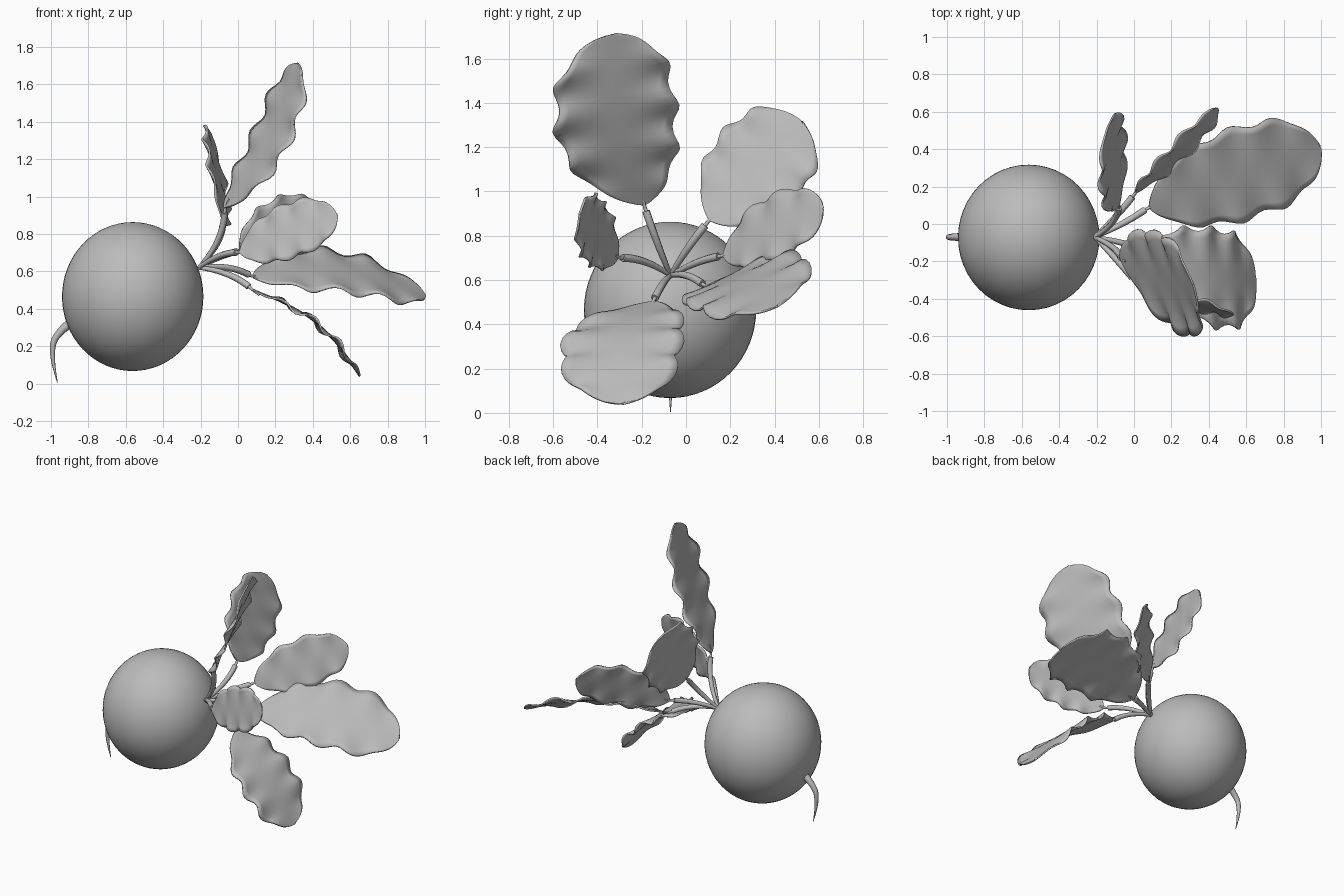
import bpy, bmesh, math
from mathutils import Vector

if "Cube" in bpy.data.objects:
    bpy.data.objects.remove(bpy.data.objects["Cube"])

grey = bpy.data.materials.new("plain_grey")
grey.diffuse_color = (0.5, 0.5, 0.5, 1)
grey.use_nodes = True
grey.node_tree.nodes["Principled BSDF"].inputs["Base Color"].default_value = grey.diffuse_color


def finish(ob, angle=60):
    ob.data.materials.append(grey)
    bpy.ops.object.select_all(action='DESELECT')
    ob.select_set(True)
    bpy.context.view_layer.objects.active = ob
    if ob.type == 'MESH':
        bpy.ops.object.shade_smooth_by_angle(angle=math.radians(angle))


def tube(name, pts, radii, bevel, order=3):
    """Smooth tapered tube through a few control points."""
    cu = bpy.data.curves.new(name, 'CURVE')
    cu.dimensions = '3D'
    cu.bevel_depth = bevel
    cu.bevel_resolution = 2
    cu.use_fill_caps = True
    sp = cu.splines.new('NURBS')
    sp.points.add(len(pts) - 1)
    for p, co, r in zip(sp.points, pts, radii):
        p.co = (*co, 1)
        p.radius = r
    sp.use_endpoint_u = True
    sp.order_u = order
    sp.resolution_u = 8
    ob = bpy.data.objects.new(name, cu)
    bpy.context.collection.objects.link(ob)
    finish(ob)
    return ob


def leaf(name, base, tip, across, half, arch, bow, waves, ripple, phase):
    """Blunt wavy blade: arched and bowed midrib, lobed outline, rippled edges."""
    base, tip, across = Vector(base), Vector(tip), Vector(across).normalized()
    normal = (tip - base).cross(across).normalized()
    rows, cols = 48, 12
    bm = bmesh.new()
    grid = []
    for i in range(rows + 1):
        t = (1 - math.cos(math.pi * i / rows)) / 2
        width = max(0.03, (1 - abs(2 * t ** 1.2 - 1) ** 2.6) ** 0.58)
        row = []
        for j in range(cols + 1):
            s = 2 * j / cols - 1
            a = math.tau * waves * t + phase + (0.9 if s < 0 else 0)
            fade = min(1, 4 * t, 5 * (1 - t) + 0.15)
            lobe = 1 + 0.07 * fade * math.sin(a)
            lift = ripple * s * s * fade * math.cos(a)
            side = half * width * lobe * s + bow * math.sin(math.pi * t ** 0.8)
            p = base.lerp(tip, t) + across * side + normal * (lift + arch * math.sin(math.pi * t))
            row.append(bm.verts.new(p))
        grid.append(row)
    for r0, r1 in zip(grid, grid[1:]):
        for j in range(cols):
            bm.faces.new((r0[j], r0[j + 1], r1[j + 1], r1[j]))
    bmesh.ops.recalc_face_normals(bm, faces=bm.faces)
    me = bpy.data.meshes.new(name)
    bm.to_mesh(me)
    bm.free()
    ob = bpy.data.objects.new(name, me)
    bpy.context.collection.objects.link(ob)
    finish(ob)
    so = ob.modifiers.new("thickness", 'SOLIDIFY')
    so.thickness = 0.01
    so.offset = 0
    return ob


# Round root body
bpy.ops.mesh.primitive_uv_sphere_add(segments=48, ring_count=32, radius=1,
                                     location=(-0.563, -0.072, 0.465))
body = bpy.context.object
body.name = "root_body"
body.scale = (0.378, 0.389, 0.398)
finish(body)

# Thin curved tail root
tube("tail_root", [(-0.87, -0.07, 0.34), (-0.95, -0.07, 0.29), (-1.01, -0.07, 0.18),
                   (-0.965, -0.07, 0.005)], [1.3, 0.9, 0.7, 0.08], 0.022)

# Leaves: base, tip, across direction, half width, arch, bow, waves, ripple, phase
leaves = {
    "tall": ((-0.07, -0.19, 0.94), (0.32, -0.33, 1.71), (-0.31, 0.95, 0.14),
             0.285, -0.03, -0.07, 4, 0.02, 0.4),
    "back_upright": ((-0.08, 0.105, 0.87), (-0.14, 0.52, 1.32), (-0.25, -0.7, 0.65),
                     0.23, 0.0, 0.0, 3.5, 0.015, 1.5),
    "back_middle": ((0.01, 0.17, 0.71), (0.44, 0.62, 0.92), (-0.42, -0.02, 0.9),
                    0.16, 0.02, 0.01, 3.5, 0.015, 0.2),
    "long": ((0.08, 0.09, 0.57), (0.997, 0.41, 0.48), (-0.25, 0.85, 0.42),
             0.265, 0.065, 0.04, 4, 0.02, 1.0),
    "front_middle": ((0.01, -0.31, 0.70), (0.53, -0.48, 0.90), (-0.2, 0.25, 0.92),
                     0.145, 0.015, 0.01, 4, 0.015, 2.0),
    "low": ((0.08, -0.15, 0.50), (0.65, -0.29, 0.04), (-0.08, 0.98, 0.05),
            0.265, 0.075, -0.07, 4, 0.02, 0.8),
}
crown = Vector((-0.21, -0.07, 0.62))
bends = {"tall": (-0.08, -0.13, 0.76), "back_upright": (-0.09, 0.0, 0.74),
         "back_middle": (-0.08, 0.05, 0.69), "long": (-0.05, 0.0, 0.64),
         "front_middle": (-0.10, -0.18, 0.70), "low": (-0.04, -0.10, 0.60)}

for name, spec in leaves.items():
    leaf(name + "_leaf", *spec)
    # Stalk thickening outward, ending bluntly just before the blade
    b, t, bend = Vector(spec[0]), Vector(spec[1]), Vector(bends[name])
    end = b + (bend - b).normalized() * 0.03
    tube(name + "_stalk", [crown, bend, end], [0.6, 1.0, 1.0], 0.018)
    # Slim neck joining stalk to blade
    tube(name + "_neck", [end, b, b.lerp(t, 0.06)], [0.5, 0.45, 0.3], 0.018)
